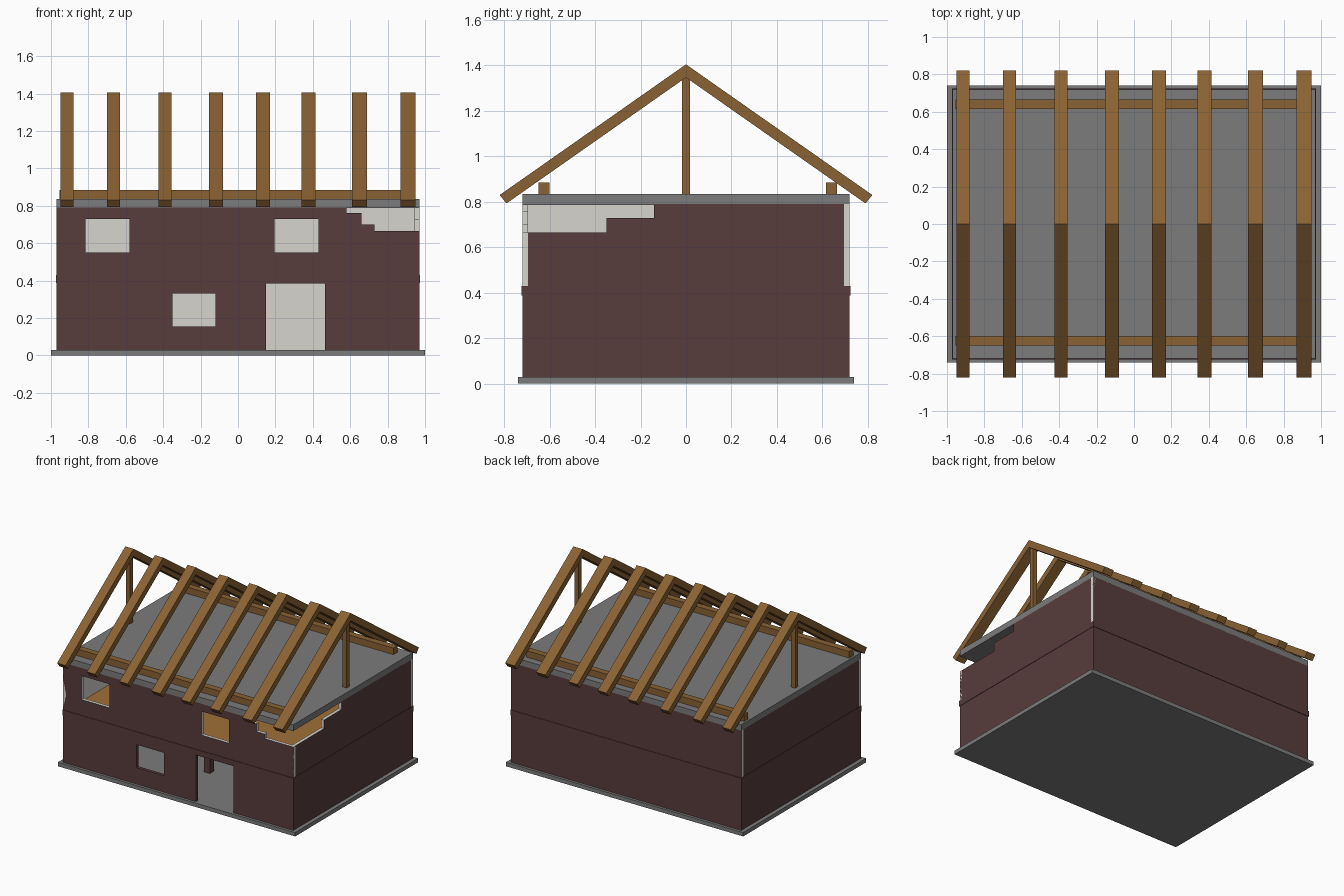
import bpy, bmesh
from mathutils import Vector

if "Cube" in bpy.data.objects:
    bpy.data.objects.remove(bpy.data.objects["Cube"])


def material(name, rgb):
    m = bpy.data.materials.new(name)
    lin = [((c / 255 + 0.055) / 1.055) ** 2.4 for c in rgb]
    m.diffuse_color = (*lin, 1)
    m.use_nodes = True
    m.node_tree.nodes["Principled BSDF"].inputs["Base Color"].default_value = m.diffuse_color
    return m


BRICK = material("dark_red_brick", (88, 60, 60))
PLASTER = material("light_plaster", (215, 213, 207))
CONCRETE = material("grey_concrete", (124, 124, 124))
WOOD = material("brown_timber", (138, 98, 52))
BOARDS = material("floor_boards", (160, 112, 55))


def finish(bm, name, *mats):
    bmesh.ops.recalc_face_normals(bm, faces=bm.faces)
    me = bpy.data.meshes.new(name)
    bm.to_mesh(me)
    bm.free()
    for m in mats:
        me.materials.append(m)
    ob = bpy.data.objects.new(name, me)
    bpy.context.collection.objects.link(ob)
    return ob


def box(name, x0, x1, y0, y1, z0, z1, mat):
    bm = bmesh.new()
    bmesh.ops.create_cube(bm, size=1)
    for v in bm.verts:
        v.co = ((x0 + x1) / 2 + v.co.x * (x1 - x0),
                (y0 + y1) / 2 + v.co.y * (y1 - y0),
                (z0 + z1) / 2 + v.co.z * (z1 - z0))
    return finish(bm, name, mat)


def wall(name, u0, u1, holes, place, outward):
    """Brick panel with rectangular openings and a plastered inside face."""
    us = sorted({u0, u1, *[h[0] for h in holes], *[h[1] for h in holes]})
    zs = sorted({0.03, 0.43, 0.79, *[h[2] for h in holes], *[h[3] for h in holes]})
    bm = bmesh.new()
    for a, b in zip(us, us[1:]):
        for c, d in zip(zs, zs[1:]):
            cu, cz = (a + b) / 2, (c + d) / 2
            if any(h[0] < cu < h[1] and h[2] < cz < h[3] for h in holes):
                continue
            bm.faces.new([bm.verts.new(place(u, z))
                          for u, z in ((a, c), (b, c), (b, d), (a, d))])
    bmesh.ops.remove_doubles(bm, verts=bm.verts, dist=1e-5)
    out = Vector(outward)
    ext = bmesh.ops.extrude_face_region(bm, geom=bm.faces[:], use_keep_orig=True)
    for g in ext["geom"]:
        if isinstance(g, bmesh.types.BMVert):
            g.co -= out * 0.025
    bmesh.ops.recalc_face_normals(bm, faces=bm.faces)
    # plaster on the inside and on the cut edges of the upper storey
    for f in bm.faces:
        d = f.normal.dot(out)
        upper = f.calc_center_median().z > 0.43
        f.material_index = int(d < -0.5 or (upper and d < 0.5))
    return finish(bm, name, BRICK, PLASTER)


# foundation and walls
box("foundation_slab", -1, 1, -0.74, 0.74, 0, 0.03, CONCRETE)
front_holes = [(-0.815, -0.58, 0.55, 0.73), (0.195, 0.43, 0.55, 0.73),
               (-0.35, -0.12, 0.155, 0.33), (0.15, 0.465, 0.03, 0.385),
               (0.58, 0.97, 0.76, 0.79), (0.66, 0.97, 0.70, 0.79),
               (0.73, 0.97, 0.665, 0.79)]
side_holes = [(-0.72, -0.35, 0.665, 0.79), (-0.72, -0.14, 0.73, 0.79)]
wall("front_wall", -0.97, 0.97, front_holes, lambda u, z: (u, -0.72, z), (0, -1, 0))
wall("back_wall", -0.97, 0.97, [], lambda u, z: (u, 0.72, z), (0, 1, 0))
wall("right_wall", -0.72, 0.72, side_holes, lambda u, z: (0.97, u, z), (1, 0, 0))
wall("left_wall", -0.72, 0.72, [], lambda u, z: (-0.97, u, z), (-1, 0, 0))

# storey band on the outside, boards and column inside
for n, s in (("front", -1), ("back", 1)):
    box(n + "_storey_band", -0.973, 0.973, min(s * 0.715, s * 0.724),
        max(s * 0.715, s * 0.724), 0.388, 0.43, BRICK)
for n, s in (("left", -1), ("right", 1)):
    box(n + "_storey_band", min(s * 0.965, s * 0.973), max(s * 0.965, s * 0.973),
        -0.715, 0.715, 0.388, 0.43, BRICK)
box("upper_floor", -0.95, 0.95, -0.7, 0.7, 0.39, 0.43, BOARDS)
box("inner_column", -0.085, -0.035, -0.29, -0.24, 0.03, 0.39, BRICK)

# ceiling slab and wall plates
box("ceiling_slab", -0.97, 0.97, -0.72, 0.72, 0.787, 0.835, CONCRETE)
box("front_wall_plate", -0.955, 0.88, -0.65, -0.60, 0.835, 0.885, WOOD)
box("back_wall_plate", -0.955, 0.88, 0.615, 0.665, 0.835, 0.885, WOOD)

# rafter pairs: a chevron profile extruded along x
half = [(0.82, 0.83), (0.79, 0.793)]
profile = [(0, 1.405), half[0], half[1], (0, 1.347)]
spans = [(-0.95, -0.88), (-0.70, -0.63), (-0.425, -0.355), (-0.155, -0.08),
         (0.095, 0.17), (0.34, 0.415), (0.61, 0.69), (0.87, 0.95)]
for i, (x0, x1) in enumerate(spans):
    bm = bmesh.new()
    for s in (-1, 1):
        f = bm.faces.new([bm.verts.new((x0, s * y, z)) for y, z in profile])
        ext = bmesh.ops.extrude_face_region(bm, geom=[f], use_keep_orig=True)
        for g in ext["geom"]:
            if isinstance(g, bmesh.types.BMVert):
                g.co.x = x1
    finish(bm, f"rafter_pair_{i + 1}", WOOD)

# king posts under the two end rafters
for n, x in (("left", -0.915), ("right", 0.91)):
    box(n + "_king_post", x - 0.018, x + 0.018, -0.017, 0.017, 0.835, 1.36, WOOD)
